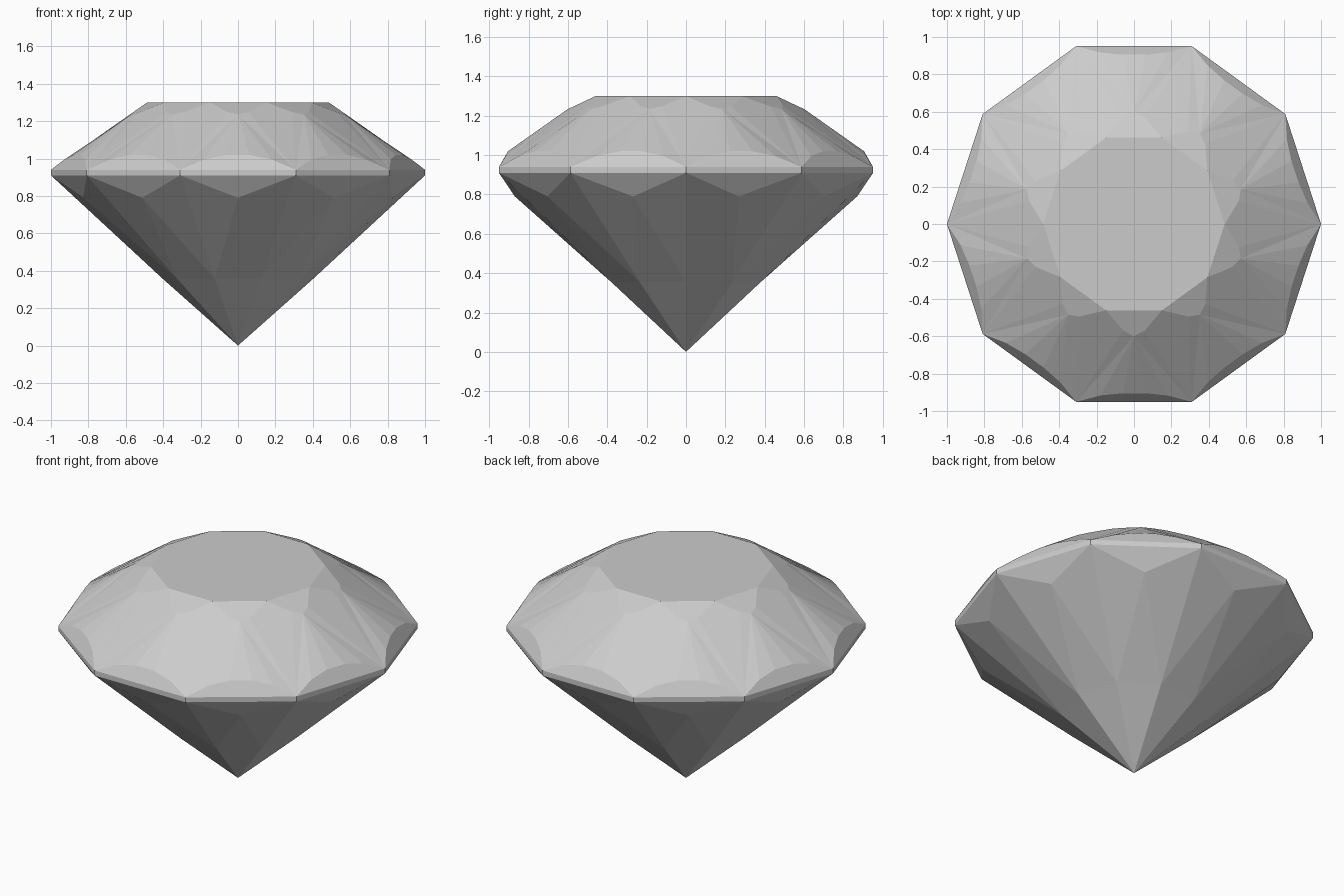
import bpy
import bmesh
from math import cos, sin, pi
from mathutils import Vector

if "Cube" in bpy.data.objects:
    bpy.data.objects.remove(bpy.data.objects["Cube"], do_unlink=True)

SIDES = 10
STEP = 2 * pi / SIDES
CENTRE = Vector((0, 0, 0.85))

grey = bpy.data.materials.new("gem grey")
grey.use_nodes = True
colour = (0.6, 0.6, 0.6, 1)
grey.diffuse_color = colour
grey.node_tree.nodes["Principled BSDF"].inputs["Base Color"].default_value = colour


def point(k, radial, z, side=0.0):
    """Point in direction k (in girdle steps), shifted sideways along the tangent."""
    a = k * STEP
    return Vector((radial * cos(a) - side * sin(a), radial * sin(a) + side * cos(a), z))


def add_part(name, facets):
    """Make a flat-shaded object from facets, all facing outwards."""
    bm = bmesh.new()
    for corners in facets:
        face = bm.faces.new([bm.verts.new(c) for c in corners])
        face.normal_update()
        if face.normal.dot(face.calc_center_median() - CENTRE) < 0:
            face.normal_flip()
    bmesh.ops.remove_doubles(bm, verts=bm.verts, dist=0.0001)
    mesh = bpy.data.meshes.new(name)
    bm.to_mesh(mesh)
    bm.free()
    mesh.materials.append(grey)
    bpy.context.collection.objects.link(bpy.data.objects.new(name, mesh))


# Named corners of the cut
def table(k): return point(k, 0.485, 1.30)
def girdle_top(k): return point(k, 1, 0.94)
def girdle_low(k): return point(k, 1, 0.91)
def star_tip(k): return point(k + 0.5, 0.6, 1.235)
def star_side(k, s): return point(k + 0.5, 0.571, 1.248, s * 0.056)
def arc_outer(k, s): return point(k + 0.5, 0.917, 0.995, s * 0.18)
def arc_inner(k, s): return point(k + 0.5, 0.905, 1.02, s * 0.06)
def lower_mid(k): return point(k + 0.5, 0.87, 0.79)
def pavilion_mid(k): return point(k, 0.4, 0.355)


culet = Vector((0, 0, 0))
crown, girdle, pavilion = [], [], []

for k in range(SIDES):
    # Crown: star, kite, upper girdle facets and curved edge facet
    tip = star_tip(k)
    crown.append([table(k), star_side(k, -1), tip, star_side(k, 1), table(k + 1)])
    crown.append([table(k), star_side(k - 1, 1), girdle_top(k), star_side(k, -1)])
    for s, end in ((-1, k), (1, k + 1)):
        crown.append([tip, star_side(k, s), girdle_top(end)])
        crown.append([tip, girdle_top(end), arc_outer(k, s)])
        crown.append([tip, arc_outer(k, s), arc_inner(k, s)])
    crown.append([tip, arc_inner(k, -1), arc_inner(k, 1)])
    crown.append([girdle_top(k), arc_outer(k, -1), arc_inner(k, -1),
                  arc_inner(k, 1), arc_outer(k, 1), girdle_top(k + 1)])

    # Girdle band
    girdle.append([girdle_low(k), girdle_low(k + 1), girdle_top(k + 1), girdle_top(k)])

    # Pavilion: edge triangle, two long facets and the two tip facets
    mid = lower_mid(k)
    pavilion.append([girdle_low(k), girdle_low(k + 1), mid])
    for end in (k, k + 1):
        pavilion.append([girdle_low(end), mid, pavilion_mid(end)])
    pavilion.append([mid, pavilion_mid(k), pavilion_mid(k + 1)])
    pavilion.append([culet, pavilion_mid(k), pavilion_mid(k + 1)])

add_part("table_facet", [[table(k) for k in range(SIDES)]])
add_part("crown", crown)
add_part("girdle", girdle)
add_part("pavilion", pavilion)
